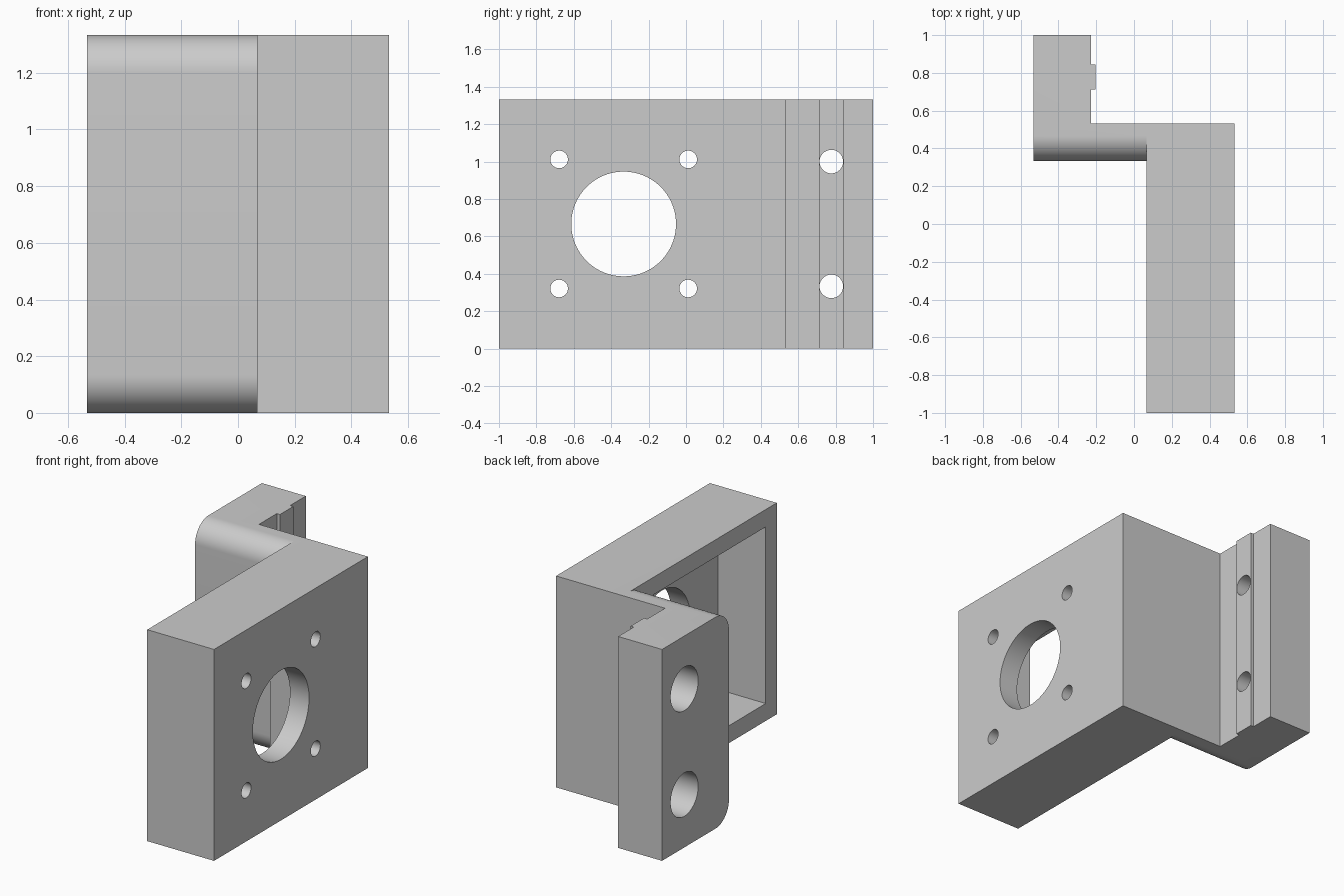
import bpy, bmesh, math
from mathutils import Vector

cube = bpy.data.objects.get("Cube")
if cube:
    bpy.data.objects.remove(cube, do_unlink=True)

HEIGHT = 4 / 3
FILLET = 0.133
HOLE_CENTRE = -1 / 3
MID = HEIGHT / 2

grey = bpy.data.materials.new("plain grey")
grey.use_nodes = True
grey.diffuse_color = (0.6, 0.6, 0.6, 1)
grey.node_tree.nodes["Principled BSDF"].inputs["Base Color"].default_value = (0.6, 0.6, 0.6, 1)


def prism(name, points, extrude):
    """Solid made by sweeping a flat outline along a vector."""
    bm = bmesh.new()
    face = bm.faces.new([bm.verts.new(p) for p in points])
    swept = bmesh.ops.extrude_face_region(bm, geom=[face], use_keep_orig=True)
    moved = [v for v in swept["geom"] if isinstance(v, bmesh.types.BMVert)]
    bmesh.ops.translate(bm, verts=moved, vec=Vector(extrude))
    bmesh.ops.recalc_face_normals(bm, faces=bm.faces)
    mesh = bpy.data.meshes.new(name)
    bm.to_mesh(mesh)
    bm.free()
    mesh.materials.append(grey)
    obj = bpy.data.objects.new(name, mesh)
    bpy.context.collection.objects.link(obj)
    return obj


def block(name, x, y, z):
    pts = [(x[0], y[0], z[0]), (x[1], y[0], z[0]), (x[1], y[1], z[0]), (x[0], y[1], z[0])]
    return prism(name, pts, (0, 0, z[1] - z[0]))


def rod(name, x, y, z, radius, sides=64):
    """Round cutter running along x."""
    turn = [2 * math.pi * i / sides for i in range(sides)]
    pts = [(x[0], y + radius * math.cos(a), z + radius * math.sin(a)) for a in turn]
    return prism(name, pts, (x[1] - x[0], 0, 0))


def combine(target, tool, operation):
    mod = target.modifiers.new("boolean", "BOOLEAN")
    mod.operation, mod.solver, mod.object = operation, "EXACT", tool
    bpy.context.view_layer.objects.active = target
    bpy.ops.object.modifier_apply(modifier=mod.name)
    bpy.data.objects.remove(tool, do_unlink=True)


# Arm and flange: side profile with rounded front corners, trimmed to the plan outline
steps = 16
bend = [math.pi / 2 * i / steps for i in range(steps + 1)]
lower = [(1 / 3 + FILLET * (1 - math.sin(a)), FILLET * (1 - math.cos(a))) for a in bend]
upper = [(y, HEIGHT - z) for y, z in reversed(lower)]
side = [(1.1, 0)] + lower + upper + [(1.1, HEIGHT)]
bracket = prism("mounting_bracket", [(-0.533, y, z) for y, z in side], (0.833, 0, 0))
plan = [(-0.7, 0.2), (0.2, 0.2), (0.2, 0.533), (-0.227, 0.533), (-0.227, 0.711),
        (-0.205, 0.711), (-0.205, 0.844), (-0.227, 0.844), (-0.227, 1), (-0.7, 1)]
trim = prism("plan_trim", [(x, y, -0.1) for x, y in plan], (0, 0, HEIGHT + 0.2))
combine(bracket, trim, "INTERSECT")

# Thick plate with its rear pocket
combine(bracket, block("plate", (0.067, 0.533), (-1, 0.533), (0, HEIGHT)), "UNION")
combine(bracket, block("pocket", (0, 0.4), (-0.89, 0.223), (0.11, HEIGHT - 0.11)), "DIFFERENCE")

# Large central opening and four screw holes
combine(bracket, rod("central_opening", (0.3, 0.7), HOLE_CENTRE, MID, 0.28, 96), "DIFFERENCE")
for dy in (-0.345, 0.345):
    for dz in (-0.345, 0.345):
        combine(bracket, rod("screw_hole", (0.3, 0.7), HOLE_CENTRE + dy, MID + dz, 0.047, 40), "DIFFERENCE")

# Counterbored bolt holes through the flange
for dz in (-1 / 3, 1 / 3):
    combine(bracket, rod("bolt_hole", (-0.7, -0.1), 0.777, MID + dz, 0.063, 40), "DIFFERENCE")
    combine(bracket, rod("counterbore", (-0.7, -0.333), 0.777, MID + dz, 0.137), "DIFFERENCE")

bpy.ops.object.select_all(action="DESELECT")
bracket.select_set(True)
bpy.context.view_layer.objects.active = bracket
bpy.ops.object.shade_smooth_by_angle(angle=math.radians(30))
